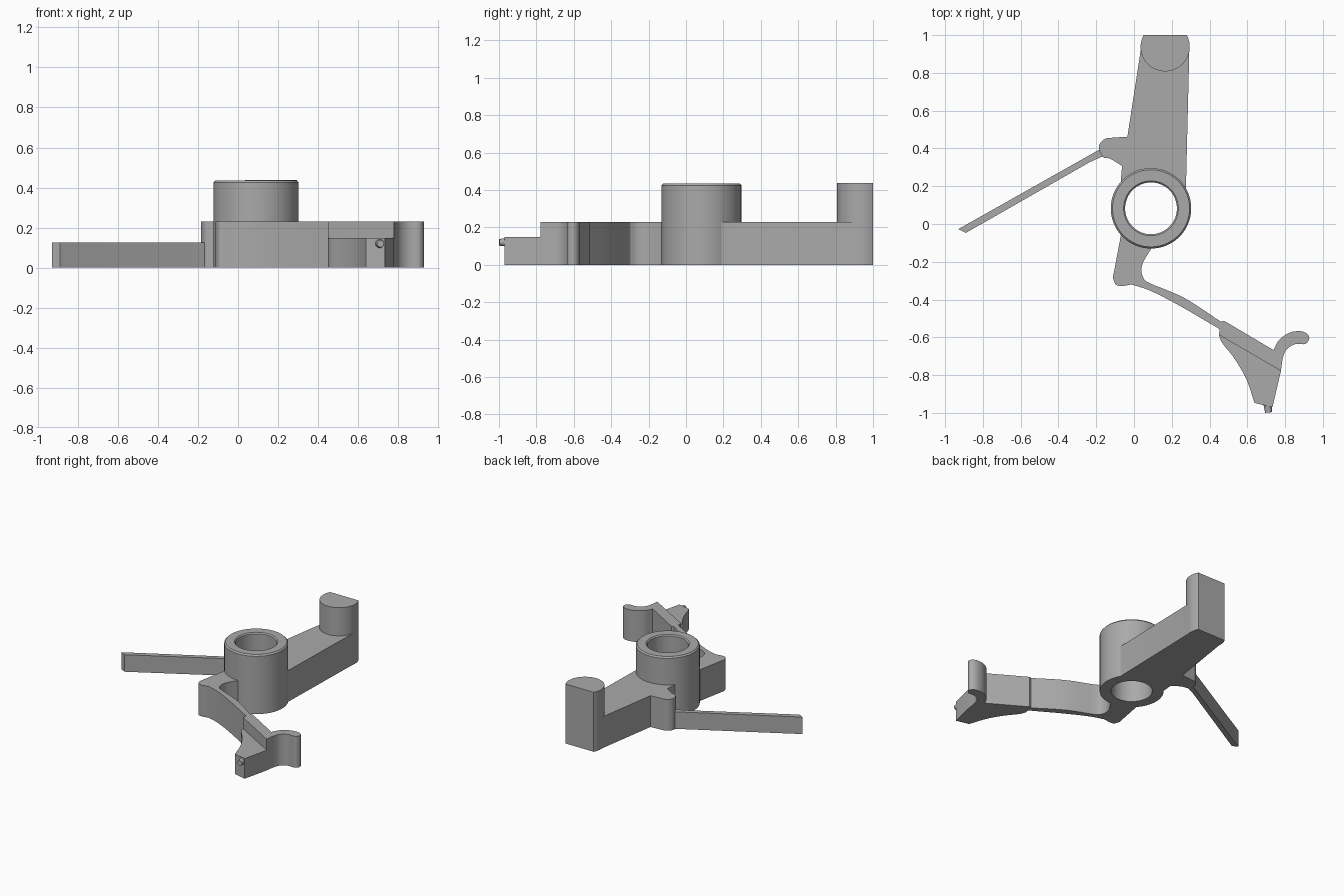
import bpy, bmesh, math
from mathutils import Vector

if "Cube" in bpy.data.objects:
    bpy.data.objects.remove(bpy.data.objects["Cube"])

HUB = (0.09, 0.083)
POST = (0.165, 0.938)

grey = bpy.data.materials.new("plain grey")
grey.diffuse_color = (0.40, 0.40, 0.40, 1)
grey.use_nodes = True
grey.node_tree.nodes["Principled BSDF"].inputs["Base Color"].default_value = grey.diffuse_color


def arc(c, r, a0, a1, n):
    """Points on a circle from angle a0 to a1 in degrees."""
    return [(c[0] + r * math.cos(math.radians(a0 + (a1 - a0) * i / n)),
             c[1] + r * math.sin(math.radians(a0 + (a1 - a0) * i / n))) for i in range(n + 1)]


def smooth(pts, n=5):
    """Catmull-Rom curve through the points."""
    p = [Vector(q) for q in pts]
    p = [2 * p[0] - p[1]] + p + [2 * p[-1] - p[-2]]
    out = []
    for a, b, c, d in zip(p, p[1:], p[2:], p[3:]):
        for i in range(n):
            t = i / n
            v = 0.5 * (2 * b + (c - a) * t + (2 * a - 5 * b + 4 * c - d) * t * t
                       + (3 * b - a - 3 * c + d) * t ** 3)
            out.append((v.x, v.y))
    return out + [tuple(p[-2])]


def finish(name, bm):
    bmesh.ops.recalc_face_normals(bm, faces=bm.faces)
    me = bpy.data.meshes.new(name)
    bm.to_mesh(me)
    bm.free()
    me.materials.append(grey)
    ob = bpy.data.objects.new(name, me)
    bpy.context.collection.objects.link(ob)
    return ob


def extrude(name, outline, height):
    """Flat outline raised from z = 0 to the height."""
    bm = bmesh.new()
    low = [bm.verts.new((x, y, 0)) for x, y in outline]
    top = [bm.verts.new((x, y, height)) for x, y in outline]
    bm.faces.new(low[::-1])
    bm.faces.new(top)
    for i in range(len(low)):
        j = (i + 1) % len(low)
        bm.faces.new((low[i], low[j], top[j], top[i]))
    return finish(name, bm)


# hub: a lathed tube with a small chamfer on the upper rims
bm = bmesh.new()
N = 72
section = [(0.137, 0), (0.213, 0), (0.213, 0.425), (0.204, 0.435), (0.145, 0.435), (0.137, 0.427)]
rings = [[bm.verts.new((x, y, z)) for x, y in arc(HUB, r, 0, 360, N)[:-1]] for r, z in section]
for a, b in zip(rings, rings[1:] + rings[:1]):
    for i in range(N):
        j = (i + 1) % N
        bm.faces.new((a[i], a[j], b[j], b[i]))
hub = finish("pivot_lever", bm)

# long upper arm with the rounded spur on its left
spur = smooth([(-0.035, 0.462), (-0.11, 0.457), (-0.155, 0.45), (-0.186, 0.41),
               (-0.165, 0.355), (-0.125, 0.345), (-0.063, 0.307)])
upper_arm = extrude("upper_arm",
                    [(0.275, 0.19), (0.293, 0.93), (0.165, 0.95), (0.037, 0.93)]
                    + spur + [(-0.07, 0.228)] + arc(HUB, 0.175, 138, 32, 20), 0.23)

# post at the end of the upper arm, cut flat at the back
cut = math.degrees(math.asin((1.0 - POST[1]) / 0.13))
post = extrude("post", arc(POST, 0.13, 180 - cut, 360 + cut, 48), 0.437)

# thin straight lever on the left
thin_lever = extrude("thin_lever", [(-0.93, -0.027), (-0.89, -0.047), (-0.235, 0.327),
                                    (-0.13, 0.375), (-0.15, 0.41), (-0.19, 0.39)], 0.125)

# lower arm, curved spring strip, and hooked head as one outline
inner = smooth([(0.093, -0.128), (0.05, -0.2), (0.04, -0.245), (0.05, -0.285), (0.085, -0.314),
                (0.267, -0.392), (0.46, -0.517)], 6)
hook = smooth([(0.738, -0.667), (0.768, -0.614), (0.82, -0.577), (0.873, -0.567), (0.913, -0.578),
               (0.928, -0.606), (0.906, -0.635), (0.85, -0.637), (0.806, -0.667), (0.787, -0.715),
               (0.778, -0.778)])
outer = smooth([(0.453, -0.556), (0.24, -0.432), (0.09, -0.355), (-0.013, -0.32)], 6)
heel = smooth([(-0.06, -0.329), (-0.095, -0.322), (-0.112, -0.285)])
lower_arm = extrude("lower_arm",
                    arc(HUB, 0.175, 223, 271, 10) + inner + [(0.478, -0.513)] + hook
                    + [(0.45, -0.587)] + outer + heel + [(-0.07, -0.063)], 0.23)

# lower step of the head, tapering to a narrow end
step = smooth([(0.45, -0.587), (0.467, -0.63), (0.53, -0.71), (0.594, -0.82), (0.638, -0.947)])
head_step = extrude("head_step", step + [(0.733, -0.97), (0.778, -0.778),
                                         (0.74, -0.71), (0.49, -0.58)], 0.148)

# small pin on the end of the head
bm = bmesh.new()
bmesh.ops.create_cone(bm, cap_ends=True, segments=20, radius1=0.024, radius2=0.018, depth=0.06)
pin = finish("pin", bm)
pin.location = (0.709, -0.968, 0.12)
pin.rotation_euler = Vector((0.1, -1, 0)).to_track_quat('Z', 'Y').to_euler()

# fuse every part into one solid piece
bpy.context.view_layer.objects.active = hub
for part in (upper_arm, post, thin_lever, lower_arm, head_step, pin):
    mod = hub.modifiers.new("fuse", 'BOOLEAN')
    mod.operation = 'UNION'
    mod.solver = 'EXACT'
    mod.object = part
    bpy.context.view_layer.update()
    bpy.ops.object.modifier_apply(modifier=mod.name)
    bpy.data.objects.remove(part)

hub.select_set(True)
bpy.ops.object.shade_smooth_by_angle(angle=math.radians(30))
